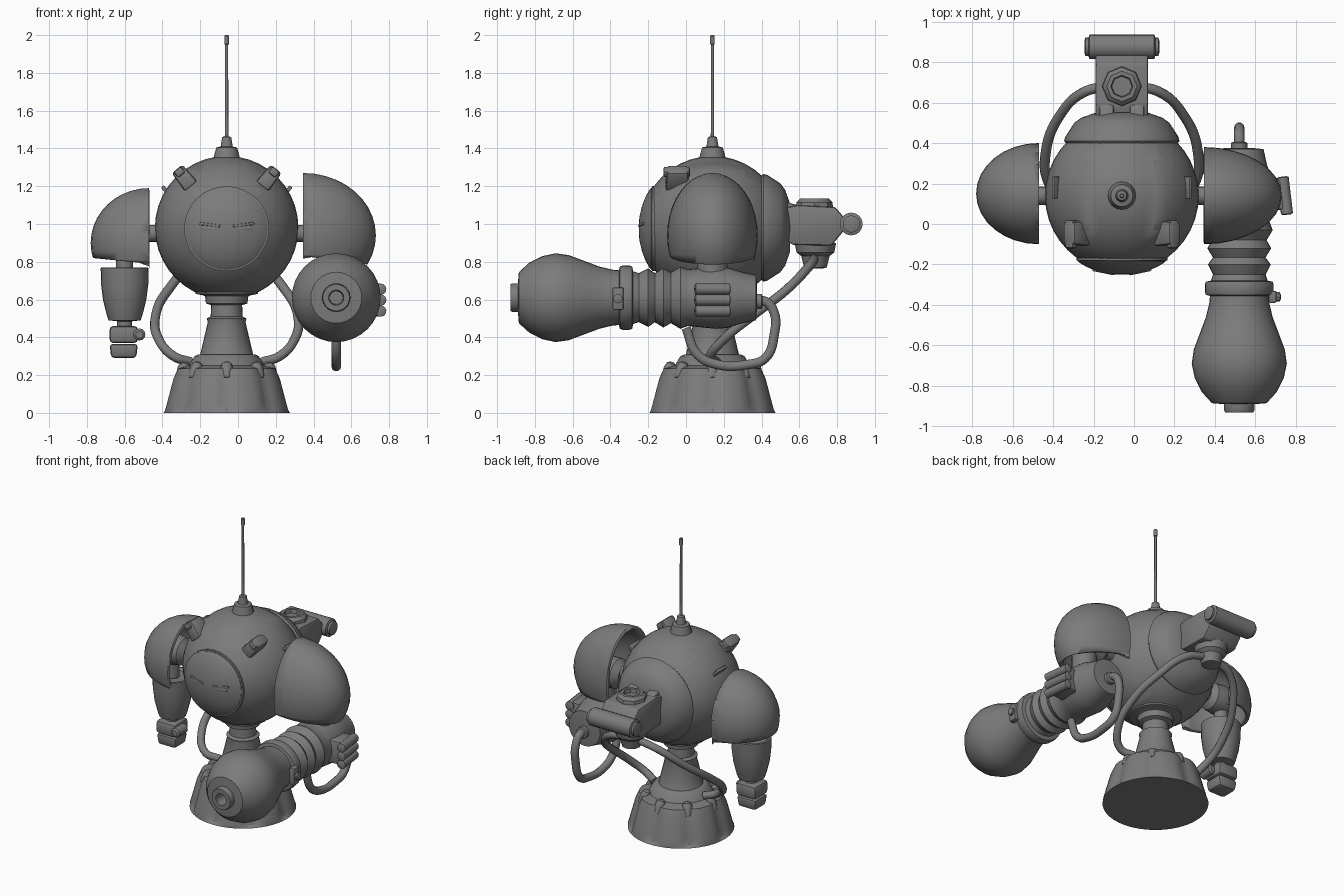
import bpy, bmesh, math
from mathutils import Vector, Matrix

if "Cube" in bpy.data.objects:
    bpy.data.objects.remove(bpy.data.objects["Cube"])

CX, CY = -0.06, 0.14          # axis of body, neck and base
mat = bpy.data.materials.new("mid grey")
mat.diffuse_color = (0.2, 0.2, 0.2, 1)
mat.use_nodes = True
mat.node_tree.nodes["Principled BSDF"].inputs["Base Color"].default_value = mat.diffuse_color


def finish(name, bm, m=Matrix()):
    bmesh.ops.transform(bm, matrix=m, verts=bm.verts)
    bmesh.ops.recalc_face_normals(bm, faces=bm.faces)
    me = bpy.data.meshes.new(name)
    bm.to_mesh(me)
    bm.free()
    me.materials.append(mat)
    ob = bpy.data.objects.new(name, me)
    bpy.context.collection.objects.link(ob)
    return ob


def place(loc, axis=(0, 0, 1)):
    q = Vector((0, 0, 1)).rotation_difference(Vector(axis).normalized())
    return Matrix.Translation(loc) @ q.to_matrix().to_4x4()


def lathe_bm(prof, segs=24, wave=None):
    """Revolve (radius, height) points round z; wave scales radius by angle and height."""
    bm = bmesh.new()
    rings = []
    for r, h in prof:
        ring = []
        for i in range(segs):
            a = 2 * math.pi * i / segs
            k = r * (wave(a, h) if wave else 1)
            ring.append(bm.verts.new((k * math.cos(a), k * math.sin(a), h)))
        rings.append(ring)
    for p, q in zip(rings, rings[1:]):
        for i in range(segs):
            j = (i + 1) % segs
            bm.faces.new((p[i], p[j], q[j], q[i]))
    for ring in (rings[0], rings[-1]):
        bm.faces.new(ring)
    return bm


def lathe(name, prof, loc, axis=(0, 0, 1), segs=24, wave=None):
    return finish(name, lathe_bm(prof, segs, wave), place(loc, axis))


def box(name, size, loc, rot=Matrix(), bevel=0.01, taper=1):
    bm = bmesh.new()
    bmesh.ops.create_cube(bm, size=1)
    for v in bm.verts:
        k = taper if v.co.z > 0 else 1
        v.co = Vector((v.co.x * size[0] * k, v.co.y * size[1] * k, v.co.z * size[2]))
    bmesh.ops.bevel(bm, geom=bm.edges[:], offset=bevel, segments=2, affect='EDGES', profile=0.5)
    return finish(name, bm, Matrix.Translation(loc) @ rot)


def hose(name, pts, r):
    cu = bpy.data.curves.new(name, 'CURVE')
    cu.dimensions = '3D'
    cu.bevel_depth, cu.bevel_resolution, cu.resolution_u = r, 3, 6
    cu.use_fill_caps = True
    sp = cu.splines.new('BEZIER')
    sp.bezier_points.add(len(pts) - 1)
    for b, p in zip(sp.bezier_points, pts):
        b.co = p
        b.handle_left_type = b.handle_right_type = 'AUTO'
    cu.materials.append(mat)
    ob = bpy.data.objects.new(name, cu)
    bpy.context.collection.objects.link(ob)


# Base: eight bulging panels with a rounded lug in each groove
def flute(a, h):
    return 1 - 0.07 * abs(math.cos(4 * a)) ** 6 * (1 if 0.01 < h < 0.24 else 0)


lathe("base", [(.335, 0), (.335, .015), (.325, .05), (.29, .18), (.265, .235), (.22, .245),
               (.2, .25), (.17, .3), (.15, .31)], (CX, CY, 0), segs=64, wave=flute)
for i in range(8):
    a = i * math.pi / 4
    d = Vector((math.cos(a), math.sin(a), 0))
    lathe("base_lug", [(.03, 0), (.034, .06), (.026, .085), (.01, .095)],
          Vector((CX, CY, .18)) + d * .245, d * -.35 + Vector((0, 0, 1)), 10)

# Waist column and collar
lathe("waist", [(.15, .29), (.14, .31), (.1, .48), (.105, .5), (.085, .51), (.082, .57), (.11, .58),
                (.115, .62), (.165, .63), (.17, .66), (.2, .665), (.2, .69)], (CX, CY, 0))

# Round body with raised side panels
R = .38
arc = [math.pi * i / 20 for i in range(1, 20)]
bm = lathe_bm([(R * math.sin(t), -R * math.cos(t)) for t in arc], 40)
panels = []
for f in bm.faces:
    c = f.calc_center_median()
    if abs(c.z) < .29 and abs(c.x) > .17:
        panels.append(f)
bmesh.ops.inset_region(bm, faces=panels, thickness=.004, depth=.006)
finish("body", bm, place((CX, CY, .98), (0, 1, 0)))
lathe("face_plate", [(.212, .30), (.216, .325), (.205, .334), (.17, .354), (.12, .373), (.06, .387), (.01, .39)],
      (CX, CY, .975), (0, -1, 0), 32)
lathe("face_rim", [(.225, .29), (.225, .32), (.216, .322), (.21, .30)], (CX, CY, .975), (0, -1, 0), 32)
lathe("back_collar", [(.27, .25), (.285, .27), (.28, .29), (.235, .36), (.2, .385), (.13, .41)],
      (CX, CY, .98), (0, 1, 0), 32)

for s in (-1, 1):
    # Half-closed eyes, tilted inward
    box("eye", (.095, .03, .035), (CX + s * .088, -.226, .975),
        Matrix.Rotation(s * .2, 4, 'Z') @ Matrix.Rotation(s * -.06, 4, 'Y'), .012)
    box("eyelid", (.115, .035, .016), (CX + s * .088, -.226, .996),
        Matrix.Rotation(s * .2, 4, 'Z') @ Matrix.Rotation(s * -.12, 4, 'Y'), .006)
    # Forehead lugs, standing out along the body's radius
    d = Vector((s * .56, -.45, .7)).normalized()
    q = Matrix.Rotation(s * .68, 4, 'Y')
    box("head_lug", (.085, .13, .12), (CX + s * .225, -.045, 1.245), q, .015, .85)
    box("head_lug_cap", (.05, .14, .04), (CX + s * .25, -.05, 1.275), q, .01)
    box("side_slot", (.02, .11, .05), (CX + s * .325, .18, 1.18), q, .006)
    box("rear_clip", (.07, .12, .05), (CX + s * .075, .53, 1.09), Matrix.Rotation(-.25, 4, 'X'), .01)
    # Hoses from the back unit down to the base
    hose("back_hose", [(CX + s * x, y, z) for x, y, z in (
        (.04, .68, .82), (.18, .655, .78), (.31, .53, .65), (.375, .36, .52),
        (.36, .2, .39), (.28, .13, .3), (.19, .16, .27))], .025)
    # Shoulder axle
    lathe("shoulder_axle", [(.045, .3), (.045, .56)], (CX, CY, .95), (s, 0, 0), 16)

# Antenna
lathe("antenna", [(.075, 1.33), (.07, 1.35), (.055, 1.405), (.032, 1.41), (.024, 1.46), (.009, 1.465), (.008, 1.95),
                  (.012, 1.952), (.012, 1.995), (.008, 2.0)], (CX, CY, 0), segs=16)

# Back unit: wedge housing, knob, outlet and cross cylinder
bm = bmesh.new()
side = [(.5, .95), (.5, 1.08), (.59, 1.1), (.79, 1.09), (.84, 1.03), (.84, .97), (.77, .885), (.56, .89)]
f = bm.faces.new([bm.verts.new((CX - .13, y, z)) for y, z in side])
ext = bmesh.ops.extrude_face_region(bm, geom=[f])
bmesh.ops.translate(bm, vec=(.26, 0, 0), verts=[v for v in ext['geom'] if isinstance(v, bmesh.types.BMVert)])
bmesh.ops.bevel(bm, geom=bm.edges[:], offset=.012, segments=2, affect='EDGES', profile=.5)
finish("back_unit", bm)
lathe("back_unit_knob", [(.1, 1.08), (.095, 1.115), (.075, 1.135), (.055, 1.135), (.05, 1.11)], (CX, .68, 0), segs=8)
lathe("back_unit_outlet", [(.11, .9), (.1, .85), (.075, .83), (.06, .77), (.04, .765)], (CX, .685, 0), segs=12)
lathe("back_cylinder", [(.03, -.185), (.045, -.18), (.045, -.165), (.06, -.16), (.06, .16), (.045, .165),
                        (.045, .18), (.03, .185)], (CX, .875, 1.0), (1, 0, 0))


# Shoulder pads: hollow part-domes open on the inside and underneath
def pad(name, centre, radii, cut_z, slope):
    bm = bmesh.new()
    bmesh.ops.create_uvsphere(bm, u_segments=32, v_segments=20, radius=1)
    side = 1 if radii[0] > 0 else -1
    bmesh.ops.scale(bm, vec=(abs(radii[0]), radii[1], radii[2]), verts=bm.verts)
    for co, no in (((0, 0, 0), (-side, 0, 0)), ((0, 0, cut_z), (slope, 0, -1))):
        bmesh.ops.bisect_plane(bm, geom=bm.verts[:] + bm.edges[:] + bm.faces[:], plane_co=co,
                               plane_no=no, clear_outer=True)
    ob = finish(name, bm, Matrix.Translation(centre))
    mod = ob.modifiers.new("thickness", 'SOLIDIFY')
    mod.thickness, mod.offset = .025, -1
    return ob


pad("left_shoulder_pad", (-.47, .15, .9), (-.31, .25, .29), -.11, -.1)
pad("right_shoulder_pad", (.345, .14, .94), (.385, .24, .33), -.11, -.13)

# Left arm with small fist
lathe("left_shoulder", [(.05, -.1), (.09, -.07), (.1, 0), (.09, .07), (.05, .1)], (-.58, CY, .95), (1, 0, 0))
lathe("left_upper_arm", [(.045, .76), (.045, .95)], (-.60, CY, 0), segs=16)
lathe("left_forearm", [(.03, .75), (.1, .755), (.115, .77), (.127, .768), (.125, .68), (.115, .6), (.095, .52),
                       (.085, .49), (.04, .485), (.04, .45)], (-.60, CY, 0))
box("left_hand", (.15, .15, .09), (-.605, CY, .415), bevel=.02)
box("left_fingers", (.15, .14, .075), (-.605, CY, .328), Matrix.Rotation(math.pi, 4, 'X'), .018, .88)
lathe("left_thumb", [(.02, -.06), (.032, -.05), (.032, .04), (.02, .05)], (-.522, .11, .415), (0, 1, 0), 12)

# Right arm: bulb-nosed cannon pointing forward
lathe("right_shoulder", [(.06, -.1), (.1, -.06), (.1, .06), (.06, .1)], (.48, CY, .93), (1, 0, 0))
lathe("right_upper_arm", [(.08, .6), (.08, .95)], (.53, CY, 0), segs=16)
lathe("cannon", [(.035, .84), (.04, .93), (.07, .93), (.075, .92), (.075, .89), (.135, .885), (.185, .83), (.22, .76),
                 (.235, .69), (.225, .62), (.195, .54), (.165, .46), (.148, .39), (.145, .355), (.165, .35),
                 (.17, .335), (.17, .3), (.165, .285), (.14, .28), (.13, .25), (.155, .2), (.13, .165), (.158, .12),
                 (.135, .08), (.165, .03), (.15, -.01), (.155, -.06), (.165, -.16), (.16, -.22), (.135, -.3),
                 (.12, -.37), (.07, -.375)], (.52, 0, .61), (0, -1, 0), 32)
box("ring_latch", (.04, .06, .12), (.685, -.36, .605), bevel=.01)
lathe("ring_latch_bolt", [(.025, 0), (.025, .02), (.012, .025)], (.70, -.36, .605), (1, 0, 0), 10)
box("elbow_mount", (.14, .15, .16), (.68, .14, .6), Matrix.Rotation(.12, 4, 'Z'), .015)
for dz in (-.058, 0, .058):
    lathe("elbow_barrel", [(.018, -.095), (.03, -.09), (.03, .09), (.018, .095)],
          (.745, .14, .597 + dz), (-.12, 1, 0), 12)
hose("cannon_hose", [(.52, y, z) for y, z in (
    (.34, .59), (.42, .59), (.467, .53), (.468, .42), (.42, .29), (.32, .255),
    (.17, .255), (.06, .31), (.0, .45))], .026)
lathe("hose_socket", [(.04, .34), (.04, .4), (.03, .405)], (.52, 0, .59), (0, 1, 0), 12)

# Smooth shading with sharp edges kept
bpy.ops.object.select_all(action='DESELECT')
for ob in bpy.context.scene.objects:
    if ob.type == 'MESH':
        ob.select_set(True)
        bpy.context.view_layer.objects.active = ob
bpy.ops.object.shade_smooth_by_angle(angle=math.radians(35))
